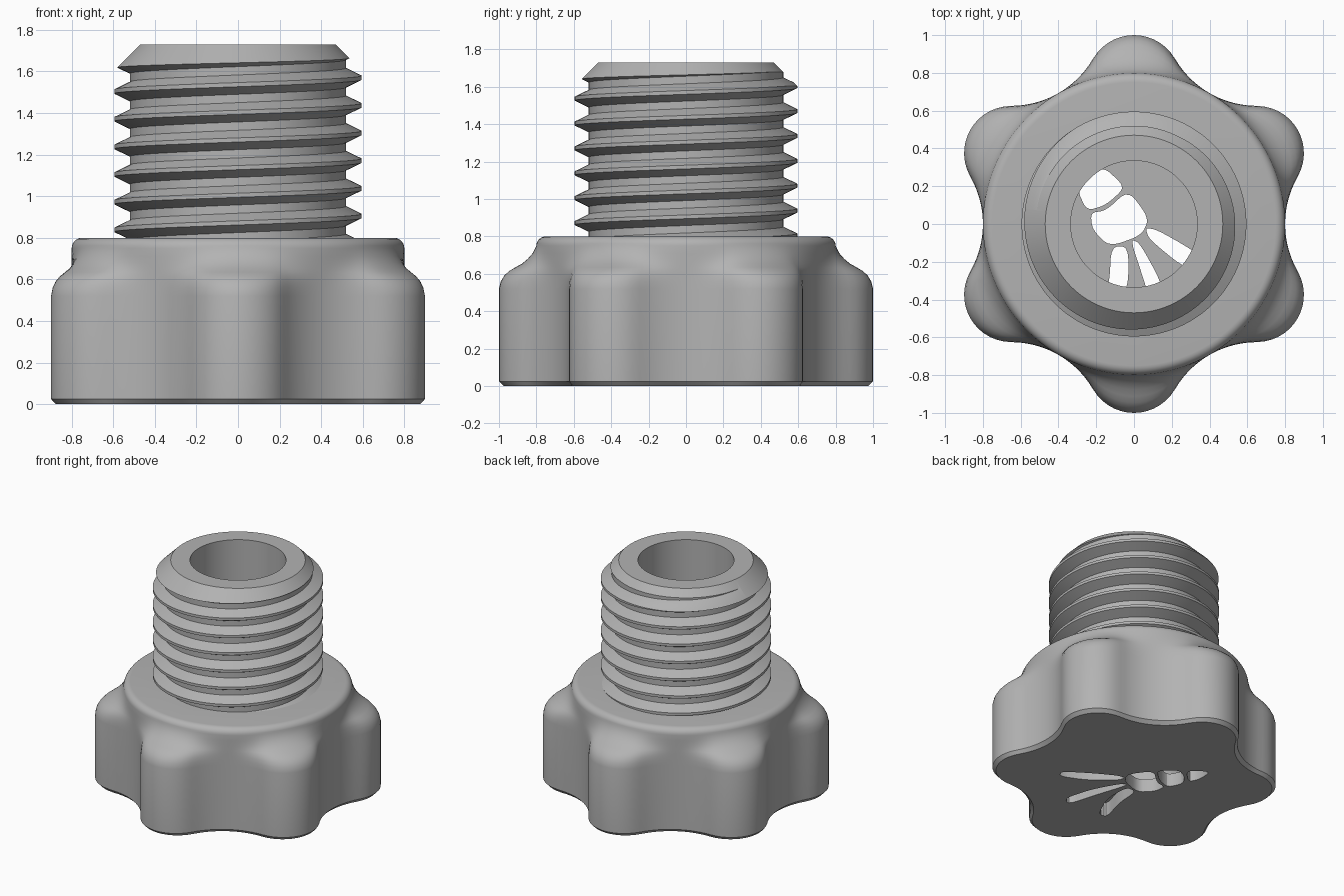
import bpy
import bmesh
from math import sin, cos, tau, radians, pi, sqrt, floor
from mathutils import Vector

if "Cube" in bpy.data.objects:
    bpy.data.objects.remove(bpy.data.objects["Cube"])

SEGMENTS = 180
PITCH = 0.133
BORE = 0.335
TOP = 1.73

grey = bpy.data.materials.new("plain grey")
grey.use_nodes = True
grey.diffuse_color = (0.45, 0.45, 0.45, 1)
grey.node_tree.nodes["Principled BSDF"].inputs["Base Color"].default_value = grey.diffuse_color


def finish(name, bm):
    bmesh.ops.recalc_face_normals(bm, faces=bm.faces)
    mesh = bpy.data.meshes.new(name)
    bm.to_mesh(mesh)
    bm.free()
    mesh.materials.append(grey)
    obj = bpy.data.objects.new(name, mesh)
    bpy.context.collection.objects.link(obj)
    return obj


def stack(name, rings):
    """Closed solid from a stack of equal rings of points."""
    bm = bmesh.new()
    loops = [[bm.verts.new(p) for p in ring] for ring in rings]
    count = len(loops[0])
    for low, high in zip(loops, loops[1:]):
        for i in range(count):
            j = (i + 1) % count
            bm.faces.new((low[i], low[j], high[j], high[i]))
    bm.faces.new(loops[0])
    bm.faces.new(loops[-1])
    return finish(name, bm)


def lathe(name, profile, count=SEGMENTS):
    return stack(name, [[(r * cos(tau * i / count), r * sin(tau * i / count), z)
                         for i in range(count)] for r, z in profile])


def carve(target, tool, operation="DIFFERENCE"):
    """Boolean the target with a tool, then discard the tool."""
    mod = target.modifiers.new("carve", "BOOLEAN")
    mod.operation, mod.solver, mod.object = operation, "EXACT", tool
    tool.hide_render = True
    graph = bpy.context.evaluated_depsgraph_get()
    mesh = bpy.data.meshes.new_from_object(target.evaluated_get(graph))
    target.modifiers.clear()
    target.data = mesh
    bpy.data.objects.remove(tool)


def lobe_outline(angle):
    """Radius of six round lobes joined by hollow arcs."""
    a = abs((angle + pi / 6) % (pi / 3) - pi / 6)
    if a > radians(16.1):
        d = pi / 6 - a
        return 0.75 * cos(d) + sqrt(0.25 ** 2 - (0.75 * sin(d)) ** 2)
    return 1.303 * cos(a) - sqrt(0.503 ** 2 - (1.303 * sin(a)) ** 2)


# Knob: each level is height, core radius and how far the lobes stand out
levels = [(0, 0.775, 1), (0.025, 0.8, 1)]
levels += [(z, 0.8, f) for z, f in [
    (0.52, 1), (0.56, 0.95), (0.59, 0.86), (0.615, 0.73), (0.635, 0.56),
    (0.655, 0.38), (0.68, 0.23), (0.71, 0.1), (0.75, 0)]]
for step in range(1, 7):
    t = step * pi / 12
    levels.append((0.75 + 0.05 * sin(t), 0.75 + 0.05 * cos(t), 0))
rings = []
for z, core, out in levels:
    ring = []
    for i in range(SEGMENTS):
        a = tau * i / SEGMENTS
        r = core + (lobe_outline(a) - 0.8) * out
        ring.append((r * cos(a), r * sin(a), z))
    rings.append(ring)
knob = stack("lobed_knob", rings)

# Bore leaves a thin floor at the bottom of the knob
carve(knob, lathe("bore_cutter", [(BORE, 0.1), (BORE, 1)]))


# Openings through the floor
def opening(points):
    pts = [Vector(p) for p in points]
    for _ in range(2):
        pts = [q for a, b in zip(pts, pts[1:] + pts[:1])
               for q in (a.lerp(b, 0.2), a.lerp(b, 0.8))]
    return stack("opening_cutter", [[(p.x, p.y, z) for p in pts] for z in (-0.05, 0.105)])


openings = [
    [(-.23, .06), (-.15, .07), (-.03, .18), (.08, .03), (.04, -.06), (-.13, -.12), (-.22, -.03)],
    [(-.25, .07), (-.15, .1), (-.06, .18), (-.07, .22), (-.16, .3), (-.24, .26), (-.3, .18)],
    [(-.2, .33), (-.31, .22), (-.35, .3), (-.34, .43)],
    [(.06, -.02), (.12, -.03), (.28, -.12), (.46, -.24), (.43, -.3), (.25, -.22), (.08, -.08)],
    [(-.02, -.08), (.03, -.1), (.14, -.3), (.2, -.51), (.13, -.56), (.06, -.32)],
    [(-.12, -.12), (-.03, -.12), (-.03, -.33), (-.12, -.53), (-.19, -.52), (-.13, -.31)],
]
for points in openings:
    carve(knob, opening(points))


# Threaded stem: four corner points per turn, following a helix
CREST, ROOT = 0.595, 0.52
corners = [(-0.01, CREST), (0.01, CREST), (0.0465, ROOT), (0.0865, ROOT)]


def thread_radius(offset):
    d = abs((offset + PITCH / 2) % PITCH - PITCH / 2)
    t = min(max((d - 0.01) / 0.0365, 0), 1)
    return CREST + (ROOT - CREST) * t


def thread_rod(low, high):
    bm = bmesh.new()
    columns = []
    for i in range(SEGMENTS + 1):
        a = tau * i / SEGMENTS
        start = 1.57 + PITCH * i / SEGMENTS
        column = []
        for turn in range(-9, 4):
            for dz, r in corners:
                z = start + turn * PITCH + dz
                if not low < z < high:
                    z = min(max(z, low), high)
                    r = thread_radius(z - start)
                column.append(bm.verts.new((r * cos(a), r * sin(a), z)))
        columns.append(column)
    for left, right in zip(columns, columns[1:]):
        for k in range(len(left) - 1):
            bm.faces.new((left[k], right[k], right[k + 1], left[k + 1]))
    bmesh.ops.remove_doubles(bm, verts=bm.verts, dist=0.00005)
    bmesh.ops.holes_fill(bm, edges=[e for e in bm.edges if e.is_boundary], sides=0)
    return finish("threaded_stem", bm)


stem = thread_rod(0.65, 1.86)
carve(stem, lathe("stem_blank", [(0.67, 0.79), (0.67, TOP - 0.2), (0.47, TOP)]), "INTERSECT")
carve(stem, lathe("stem_bore_cutter", [(BORE, 0.6), (BORE, 2)]))

# Smooth shading with crisp edges
for obj in (knob, stem):
    bpy.ops.object.select_all(action="DESELECT")
    obj.select_set(True)
    bpy.context.view_layer.objects.active = obj
    bpy.ops.object.shade_smooth_by_angle(angle=radians(28))
